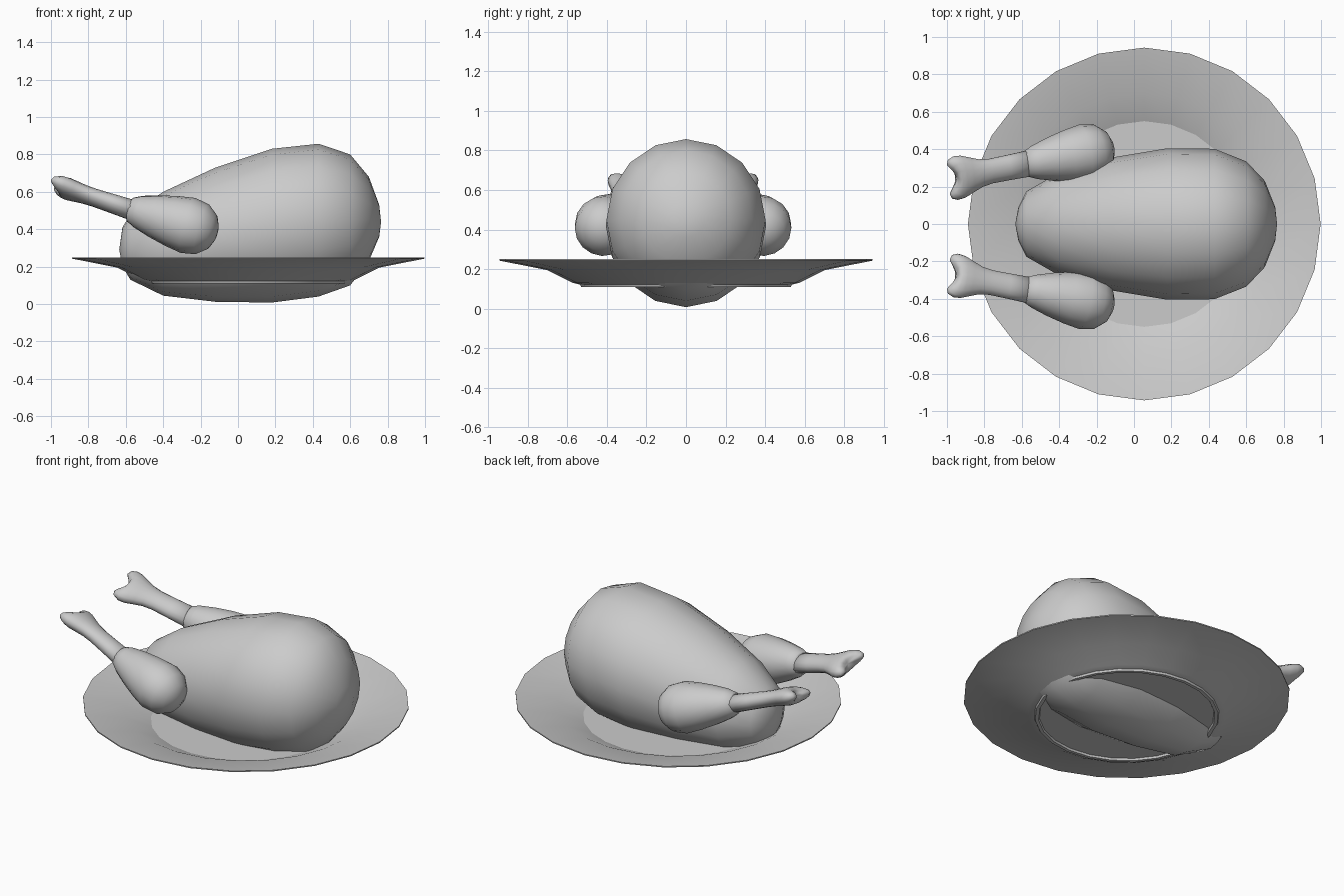
import bpy, bmesh, math
from mathutils import Vector

cube = bpy.data.objects.get("Cube")
if cube:
    bpy.data.objects.remove(cube, do_unlink=True)

grey = bpy.data.materials.new("plain grey")
grey.use_nodes = True
grey.diffuse_color = (0.6, 0.6, 0.6, 1)
grey.node_tree.nodes["Principled BSDF"].inputs["Base Color"].default_value = (0.6, 0.6, 0.6, 1)


def loft(name, rings, start, end, smooth_angle=180):
    """Skin a row of closed rings and close both ends onto a pole."""
    bm = bmesh.new()
    rows = [[bm.verts.new(p) for p in ring] for ring in rings]
    n = len(rows[0])
    first, last = bm.verts.new(start), bm.verts.new(end)
    for i in range(n):
        j = (i + 1) % n
        for a, b in zip(rows, rows[1:]):
            bm.faces.new((a[i], a[j], b[j], b[i]))
        bm.faces.new((first, rows[0][j], rows[0][i]))
        bm.faces.new((last, rows[-1][i], rows[-1][j]))
    bmesh.ops.recalc_face_normals(bm, faces=bm.faces)
    mesh = bpy.data.meshes.new(name)
    bm.to_mesh(mesh)
    bm.free()
    mesh.materials.append(grey)
    obj = bpy.data.objects.new(name, mesh)
    bpy.context.collection.objects.link(obj)
    bpy.ops.object.select_all(action='DESELECT')
    obj.select_set(True)
    bpy.context.view_layer.objects.active = obj
    bpy.ops.object.shade_smooth_by_angle(angle=math.radians(smooth_angle))
    return obj


def circle(n):
    return [(math.cos(math.tau * i / n), math.sin(math.tau * i / n)) for i in range(n)]


# Plate: turned profile (radius, height), over the rim and round the foot ring
profile = [(0.55, 0.135), (0.70, 0.203), (0.943, 0.25), (0.943, 0.243),
           (0.70, 0.195), (0.57, 0.13), (0.535, 0.122), (0.53, 0.11),
           (0.51, 0.11), (0.505, 0.122)]
centre = 0.055
loft("plate", [[(centre + r * c, r * s, z) for c, s in circle(24)] for r, z in profile],
     (centre, 0, 0.135), (centre, 0, 0.122), 18)

# Roast body: stations along x (x, top, bottom, half width)
stations = [(-0.618, 0.41, 0.20, 0.09), (-0.575, 0.48, 0.13, 0.175),
            (-0.40, 0.60, 0.045, 0.275), (-0.12, 0.73, 0.012, 0.355),
            (0.18, 0.83, 0.008, 0.405), (0.43, 0.857, 0.04, 0.402),
            (0.60, 0.80, 0.10, 0.335), (0.70, 0.68, 0.23, 0.23),
            (0.755, 0.53, 0.36, 0.09)]
loft("roast_body",
     [[(x, w * c, (top + low) / 2 + (top - low) / 2 * s) for c, s in circle(16)]
      for x, top, low, w in stations],
     (-0.635, 0, 0.29), (0.765, 0, 0.44))

# Drumsticks: meat and bone share a joint and lean apart
joint = Vector((-0.58, -0.35, 0.507))


def limb(name, axis, wide, rows, start, end, side):
    """Rows: distance, half width, half thickness, forward push of the two lobes."""
    axis = Vector(axis).normalized()
    wide = Vector(wide)
    wide = (wide - axis * wide.dot(axis)).normalized()
    thick = axis.cross(wide)

    def place(p):
        # the +y leg is the mirrored one, set slightly closer in
        return p if side < 0 else Vector((p.x, -p.y - 0.03, p.z))

    rings = [[place(joint + axis * (t + lobe * c * c) + wide * (w * c)
                    + thick * (h * s * (1 + 6 * lobe * c * c)))
              for c, s in circle(16)] for t, w, h, lobe in rows]
    loft(name, rings, place(joint + axis * start), place(joint + axis * end))


meat = [(0, 0.055, 0.055, 0), (0.005, 0.07, 0.066, 0), (0.05, 0.09, 0.088, 0),
        (0.14, 0.117, 0.115, 0), (0.24, 0.14, 0.138, 0), (0.33, 0.154, 0.152, 0),
        (0.41, 0.14, 0.138, 0), (0.465, 0.095, 0.095, 0), (0.488, 0.045, 0.045, 0)]
bone = [(-0.04, 0.073, 0.055, 0), (0.10, 0.07, 0.05, 0), (0.20, 0.069, 0.047, 0),
        (0.26, 0.078, 0.048, 0), (0.31, 0.098, 0.052, 0), (0.35, 0.118, 0.054, 0.01),
        (0.375, 0.122, 0.05, 0.025), (0.388, 0.108, 0.04, 0.045),
        (0.392, 0.082, 0.026, 0.05), (0.392, 0.045, 0.012, 0.022)]

for label, side in (("right", -1), ("left", 1)):
    limb(label + "_drumstick_meat", (0.47, -0.09, -0.13), (0, 1, 0), meat, 0, 0.495, side)
    limb(label + "_drumstick_bone", (-0.35, 0.07, 0.115), (-0.02, -0.15, 0.045),
         bone, -0.05, 0.392, side)
